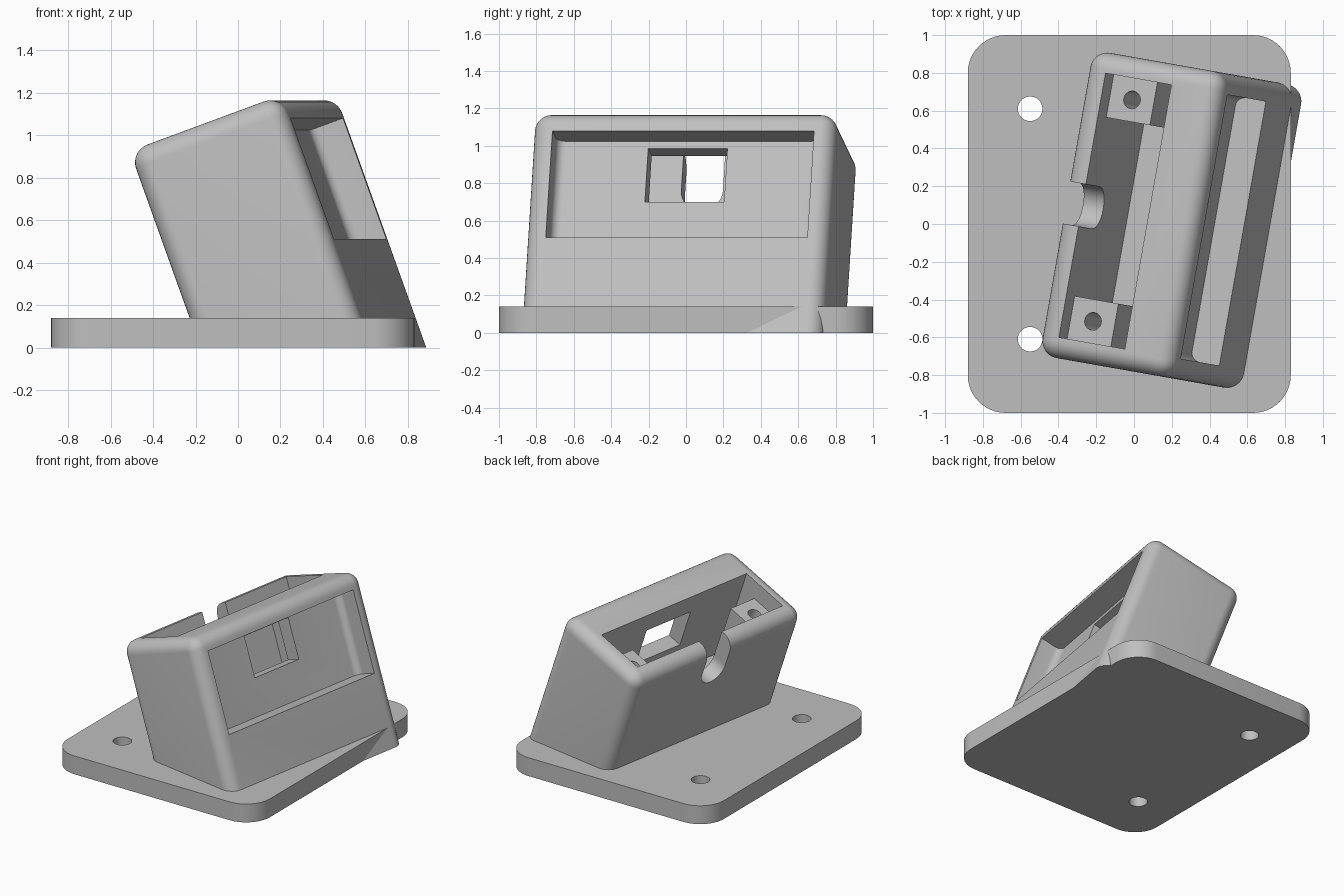
import bpy, bmesh
from math import radians
from mathutils import Matrix, Vector

if "Cube" in bpy.data.objects:
    bpy.data.objects.remove(bpy.data.objects["Cube"])

grey = bpy.data.materials.new("plain_grey")
grey.use_nodes = True
COLOUR = (0.52, 0.52, 0.52, 1)
grey.diffuse_color = COLOUR
grey.node_tree.nodes["Principled BSDF"].inputs["Base Color"].default_value = COLOUR

# Housing frame: local x is thickness, y is length, z is height
TILT = Matrix.Rotation(radians(-10), 4, 'Z') @ Matrix.Rotation(radians(-20), 4, 'Y')
FLAT = Matrix.Identity(4)
MID = 0.05            # middle of the housing along its length
INNER, HALF = 0.06, 0.71   # inside of the rear wall, half length of the cavity
FLOOR = 0.283


def finish(bm, name, frame):
    bmesh.ops.transform(bm, matrix=frame, verts=bm.verts)
    bmesh.ops.recalc_face_normals(bm, faces=bm.faces)
    mesh = bpy.data.meshes.new(name)
    bm.to_mesh(mesh)
    bm.free()
    ob = bpy.data.objects.new(name, mesh)
    mesh.materials.append(grey)
    bpy.context.collection.objects.link(ob)
    return ob


def box(name, lo, hi, frame=TILT, radius=0, rounded=None, segments=8):
    """Box between two corners; edges whose (middle, direction) pass are rounded."""
    lo, hi = Vector(lo), Vector(hi)
    bm = bmesh.new()
    bmesh.ops.create_cube(bm, size=1)
    for v in bm.verts:
        v.co = [(l + h) / 2 + c * (h - l) for l, h, c in zip(lo, hi, v.co)]
    if rounded:
        picked = []
        for e in bm.edges:
            a, b = (v.co for v in e.verts)
            axis = max(range(3), key=lambda i: abs(a[i] - b[i]))
            if rounded((a + b) / 2, axis):
                picked.append(e)
        bmesh.ops.bevel(bm, geom=picked, offset=radius, segments=segments,
                        profile=0.5, affect='EDGES')
    return finish(bm, name, frame)


def rod(name, centre, radius, depth, frame):
    bm = bmesh.new()
    bmesh.ops.create_cone(bm, cap_ends=True, segments=40, radius1=radius,
                          radius2=radius, depth=depth)
    bmesh.ops.translate(bm, vec=centre, verts=bm.verts)
    return finish(bm, name, frame)


def cut(ob, cutter, keep=False):
    mod = ob.modifiers.new("cut", 'BOOLEAN')
    mod.operation, mod.solver, mod.object = 'DIFFERENCE', 'EXACT', cutter
    bpy.context.view_layer.objects.active = ob
    bpy.ops.object.modifier_apply(modifier=mod.name)
    if not keep:
        bpy.data.objects.remove(cutter)


# Base plate with rounded corners and two screw holes
base = box("base_plate", (-0.88, -1, 0), (0.83, 1, 0.14), FLAT, 0.2,
           lambda m, axis: axis == 2, 12)
for side in (-1, 1):
    cut(base, rod("hole_cutter", (-0.55, 0.61 * side, 0.07), 0.065, 0.5, FLAT))

# Tilted housing block, rounded on all edges but the bottom, set into the plate
housing = box("housing", (-0.056, MID - 0.82, -0.6), (0.715, MID + 0.82, 1.005), TILT,
              0.09, lambda m, axis: m.z > -0.5)
cut(base, housing, keep=True)
cut(housing, box("ground_cutter", (-3, -3, -3), (3, 3, 0), FLAT))

# Cavity open at the top
cut(housing, box("cavity_cutter", (INNER, MID - HALF, FLOOR), (0.437, MID + HALF, 1.3)))

# Front recess with rounded inner ends
cut(housing, box("recess_cutter", (0.55, MID - HALF, FLOOR), (1, MID + HALF, 0.889), TILT,
                 0.05, lambda m, axis: axis == 2 and m.x < 0.6))

# Window from the recess into the cavity
cut(housing, box("window_cutter", (0.4, MID - 0.215, 0.545), (0.6, MID + 0.215, 0.848)))

# Round-bottomed cable notch in the rear wall
cut(housing, box("notch_cutter", (-0.2, MID - 0.113, 0.675), (0.1, MID + 0.113, 1.2), TILT,
                 0.112, lambda m, axis: axis == 0 and m.z < 0.8, 16))

# Screw posts in the two rear corners of the cavity
parts = [base, housing]
for side, name in ((-1, "front_screw_post"), (1, "back_screw_post")):
    ys = sorted((MID + side * 0.48, MID + side * (HALF + 0.02)))
    post = box(name, (INNER - 0.02, ys[0], FLOOR - 0.02), (0.31, ys[1], 0.875))
    cut(post, rod("post_hole_cutter", (0.186, MID + side * 0.595, 0.875), 0.047, 0.6, TILT))
    parts.append(post)

# Smooth the rounded surfaces, keep the edges sharp
bpy.ops.object.select_all(action='DESELECT')
for ob in parts:
    ob.select_set(True)
bpy.context.view_layer.objects.active = housing
bpy.ops.object.shade_smooth_by_angle(angle=radians(30))
